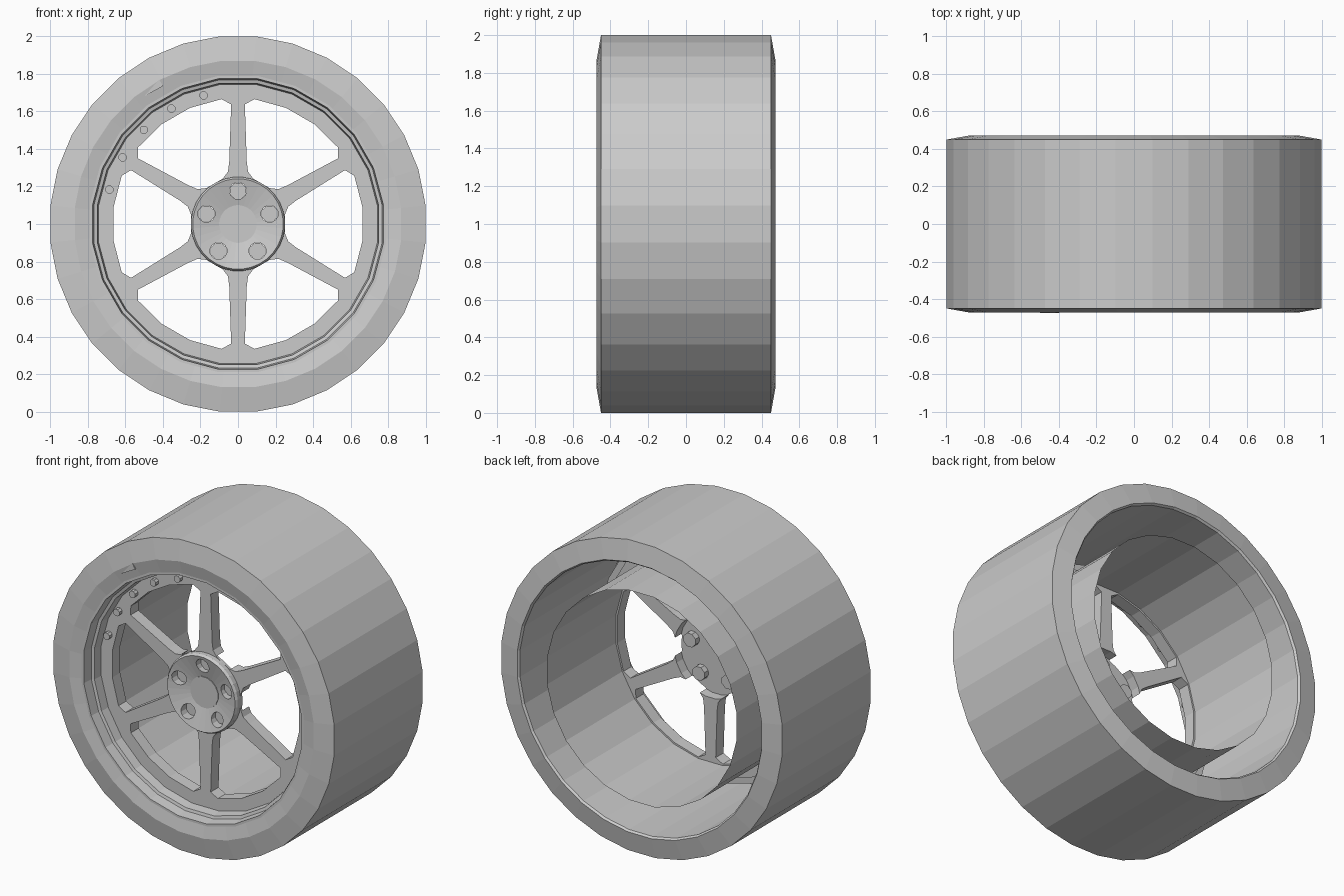
import bpy, bmesh
from math import sin, cos, pi, radians

if "Cube" in bpy.data.objects:
    bpy.data.objects.remove(bpy.data.objects["Cube"])


def finish(name, bm):
    bmesh.ops.recalc_face_normals(bm, faces=bm.faces)
    me = bpy.data.meshes.new(name)
    bm.to_mesh(me)
    bm.free()
    ob = bpy.data.objects.new(name, me)
    ob.location.z = 1
    bpy.context.collection.objects.link(ob)
    return ob


def lathe(name, profile, n, closed=False):
    """Spin (radius, y) points about the wheel axis, with flats at the quarters."""
    bm = bmesh.new()
    rings = []
    for r, y in profile:
        r /= cos(pi / n)
        rings.append([bm.verts.new((r * cos((i + .5) * 2 * pi / n), y, r * sin((i + .5) * 2 * pi / n)))
                      for i in range(n)])
    pairs = list(zip(rings, rings[1:]))
    if closed:
        pairs.append((rings[-1], rings[0]))
    for a, b in pairs:
        for i in range(n):
            j = (i + 1) % n
            bm.faces.new((a[i], a[j], b[j], b[i]))
    return finish(name, bm)


def add_prism(bm, pts, y0, y1):
    """Extrude an (x, z) outline along y."""
    a = [bm.verts.new((x, y0, z)) for x, z in pts]
    b = [bm.verts.new((x, y1, z)) for x, z in pts]
    bm.faces.new(a)
    bm.faces.new(b[::-1])
    for i in range(len(a)):
        j = (i + 1) % len(a)
        bm.faces.new((a[i], a[j], b[j], b[i]))


def prisms(name, outlines, y0, y1):
    bm = bmesh.new()
    for pts in outlines:
        add_prism(bm, pts, y0, y1)
    return finish(name, bm)


def ngon(r, n, cx=0, cz=0):
    return [(cx + r * cos((i + .5) * 2 * pi / n), cz + r * sin((i + .5) * 2 * pi / n)) for i in range(n)]


def ring_of(r, n, pos_r, degrees):
    return [ngon(r, n, pos_r * cos(radians(d)), pos_r * sin(radians(d))) for d in degrees]


def cut(ob, cutter):
    m = ob.modifiers.new("cut", 'BOOLEAN')
    m.operation = 'DIFFERENCE'
    m.solver = 'EXACT'
    m.object = cutter
    bpy.context.view_layer.objects.active = ob
    bpy.ops.object.modifier_apply(modifier=m.name)
    bpy.data.objects.remove(cutter)


# Tyre: front side wall, tread, rear side wall and the open inner wall
lathe("tyre", [(.78, -.455), (.87, -.473), (1, -.45), (1, .45), (.87, .473), (.86, .46), (.86, -.44)], 32)

# Rim: stepped front lip, and a plain barrel standing free inside the tyre
lathe("rim_lip", [(.79, -.462), (.775, -.462), (.768, -.395), (.75, -.39), (.743, -.33),
                  (.743, -.26), (.79, -.26)], 24)
lathe("rim_barrel", [(.675, .45), (.675, -.27)], 24)

# Spoked face: a disc with six windows cut through and a hollow behind the hub
face = prisms("spoked_face", [ngon(.755, 24)], -.33, -.25)
half = [(.25, .05), (.268, .093), (.31, .125), (.57, .287), (.62, .257), (.664, .087)]
window = half + [(x, -z) for x, z in reversed(half)]
windows = []
for k in range(6):
    c, s = cos(k * pi / 3), sin(k * pi / 3)
    windows.append([(x * c - z * s, x * s + z * c) for x, z in window])
cut(face, prisms("window_cutter", windows, -.5, 0))
cut(face, prisms("hollow_cutter", [ngon(.262, 24)], -.315, 0))

# Hub: shallow dish with five lug wells
lug_angles = [90 + 72 * k for k in range(5)]
hub = lathe("hub", [(.001, -.335), (.10, -.34), (.24, -.375), (.25, -.36), (.25, -.312), (.001, -.312)], 32, True)
wells = ring_of(.046, 12, .177, lug_angles)
cut(hub, prisms("well_cutter", wells, -.5, -.25))
cut(face, prisms("face_well_cutter", wells, -.5, -.25))
prisms("hub_cap", [ngon(.10, 16)], -.345, -.31)
prisms("lug_stubs", ring_of(.046, 8, .177, lug_angles), -.315, -.275)

# Five rim bolts in the upper left
prisms("rim_bolts", ring_of(.023, 8, .71, [105 + 15 * k for k in range(5)]), -.36, -.32)

# Small triangular marker on the side wall
prisms("wall_marker", [[(-.50, .68), (-.42, .77), (-.40, .735)]], -.475, -.45)
